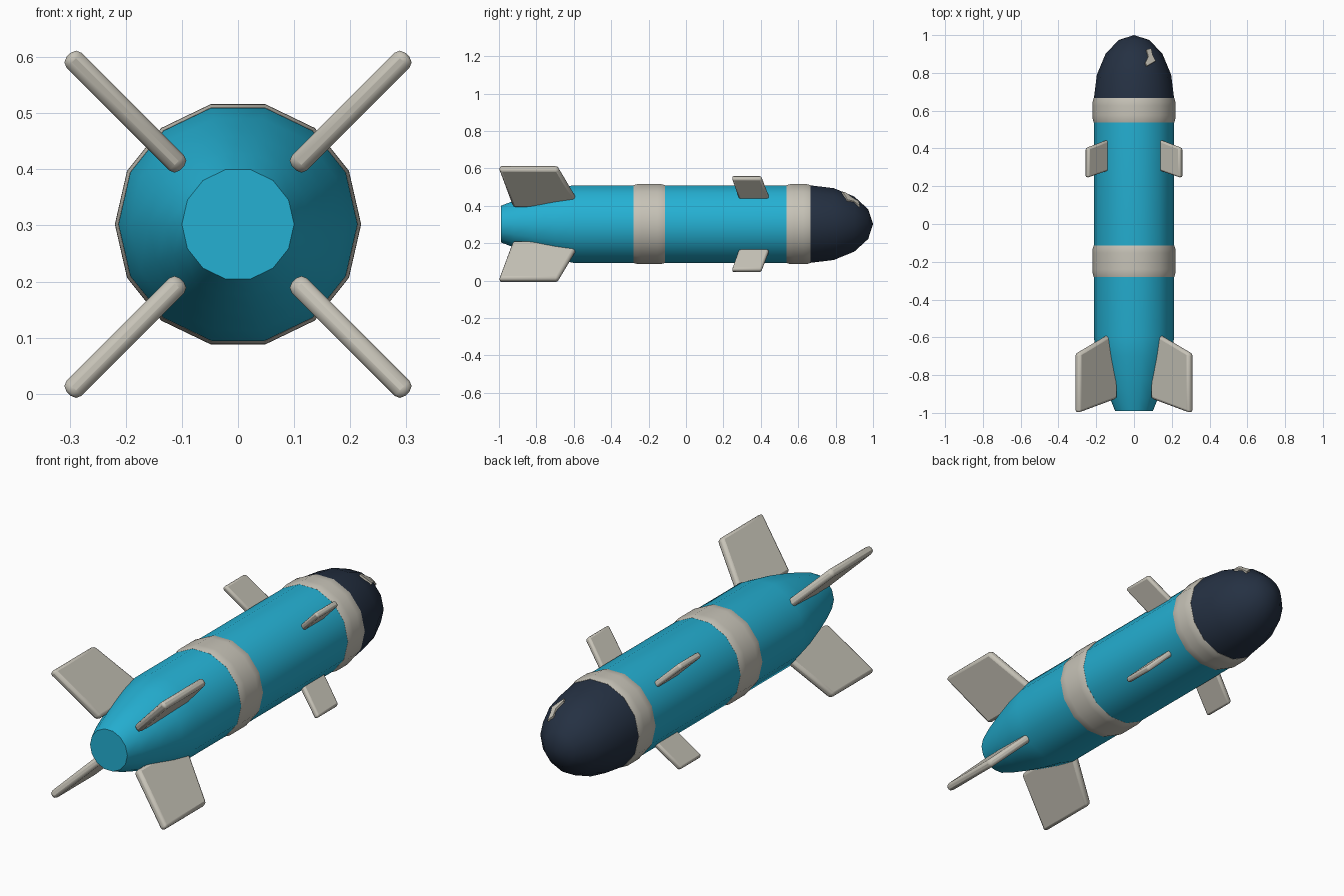
import bpy, bmesh, math
from mathutils import Vector

if "Cube" in bpy.data.objects:
    bpy.data.objects.remove(bpy.data.objects["Cube"])

SIDES = 14
AXIS_Z = 0.302
NOSE_Y, NOSE_L, R = 0.66, 0.34, 0.213


def material(name, rgb):
    m = bpy.data.materials.new(name)
    m.diffuse_color = (*rgb, 1)
    m.use_nodes = True
    m.node_tree.nodes["Principled BSDF"].inputs["Base Color"].default_value = m.diffuse_color
    return m


BLUE = material("sky blue", (0.018, 0.435, 0.65))
CREAM = material("warm grey", (0.57, 0.545, 0.475))
NAVY = material("dark navy", (0.018, 0.030, 0.055))


def finish(name, bm, mat, bevel=0):
    bmesh.ops.recalc_face_normals(bm, faces=bm.faces)
    me = bpy.data.meshes.new(name)
    bm.to_mesh(me)
    bm.free()
    ob = bpy.data.objects.new(name, me)
    bpy.context.collection.objects.link(ob)
    me.materials.append(mat)
    if bevel:
        mod = ob.modifiers.new("rounded edges", 'BEVEL')
        mod.width, mod.segments = bevel, 2
    bpy.ops.object.select_all(action='DESELECT')
    ob.select_set(True)
    bpy.context.view_layer.objects.active = ob
    bpy.ops.object.shade_smooth_by_angle(angle=math.radians(48))
    return ob


def revolve(name, profile, mat):
    """Spin (y, radius) points around the long axis; the ends are capped."""
    bm = bmesh.new()
    rings = []
    for y, r in profile:
        if r < 1e-4:
            rings.append([bm.verts.new((0, y, AXIS_Z))] * SIDES)
            continue
        rings.append([bm.verts.new((r * math.cos(a), y, AXIS_Z + r * math.sin(a)))
                      for a in (math.tau * i / SIDES for i in range(SIDES))])
    for a, b in zip(rings, rings[1:]):
        for i in range(SIDES):
            j = (i + 1) % SIDES
            quad = dict.fromkeys((a[i], a[j], b[j], b[i]))
            bm.faces.new(list(quad))
    for ring in (rings[0], rings[-1]):
        if ring[0] is not ring[1]:
            bm.faces.new(ring)
    return finish(name, bm, mat)


def fin(name, outline, angle, thick, bevel):
    """Flat plate from a (y, radius) outline, standing out at an angle."""
    d = Vector((math.cos(angle), 0, math.sin(angle)))
    n = Vector((-d.z, 0, d.x)) * thick / 2
    bm = bmesh.new()
    lo, hi = [[bm.verts.new(Vector((0, y, AXIS_Z)) + d * r + n * s) for y, r in outline]
              for s in (-1, 1)]
    bm.faces.new(lo)
    bm.faces.new(hi[::-1])
    for i in range(len(outline)):
        j = (i + 1) % len(outline)
        bm.faces.new((lo[i], lo[j], hi[j], hi[i]))
    return finish(name, bm, CREAM, bevel)


# Main tube with tapered tail
revolve("body", [(-0.99, 0.10), (-0.92, 0.128), (-0.82, 0.16), (-0.70, 0.193),
                 (-0.60, R), (NOSE_Y, R)], BLUE)

# Nose: half ellipsoid
revolve("nose", [(NOSE_Y + NOSE_L * math.sin(t), R * math.cos(t))
                 for t in (math.pi / 2 * i / 4 for i in range(5))], NAVY)

# Bands with softened edges
for name, y0, y1 in (("rear_band", -0.28, -0.113), ("front_band", 0.537, 0.666)):
    revolve(name, [(y0, 0.205), (y0, 0.2135), (y0 + 0.02, 0.219), (y0 + 0.04, 0.2195),
                   (y1 - 0.04, 0.2195), (y1 - 0.02, 0.219), (y1, 0.2135), (y1, 0.205)], CREAM)

# Four tail fins and four small front fins, in an X layout
for i, side in enumerate(("upper_right", "upper_left", "lower_left", "lower_right")):
    a = math.pi / 4 + i * math.pi / 2
    fin("tail_fin_" + side, [(-1.0, 0.427), (-0.685, 0.427), (-0.565, 0.141), (-0.925, 0.141)],
        a, 0.038, 0.014)
    fin("front_fin_" + side, [(0.245, 0.354), (0.403, 0.354), (0.45, 0.18), (0.288, 0.18)],
        a, 0.028, 0.010)

# Small highlight plate following the nose surface
bm = bmesh.new()
mark = [(0.066, 0.922), (0.092, 0.928), (0.098, 0.895), (0.115, 0.862), (0.068, 0.835),
        (0.060, 0.852), (0.076, 0.885)]


def on_nose(x, y, scale):
    k = 1 - ((y - NOSE_Y) / NOSE_L) ** 2
    return Vector((x, y, AXIS_Z + scale * math.sqrt(max(R * R * k - x * x, 0))))


top = [bm.verts.new(on_nose(x, y, 1.0) + Vector((0, 0.002, 0.004))) for x, y in mark]
low = [bm.verts.new(v.co - Vector((0.003, 0.004, 0.008))) for v in top]
for ring in (top, low):
    c = bm.verts.new(on_nose(0.084, 0.885, 1.0) + Vector((0, 0.002, 0.004 if ring is top else -0.004)))
    for i in range(len(ring)):
        bm.faces.new((ring[i], ring[(i + 1) % len(ring)], c))
for i in range(len(mark)):
    j = (i + 1) % len(mark)
    bm.faces.new((top[i], top[j], low[j], low[i]))
finish("nose_mark", bm, CREAM)
